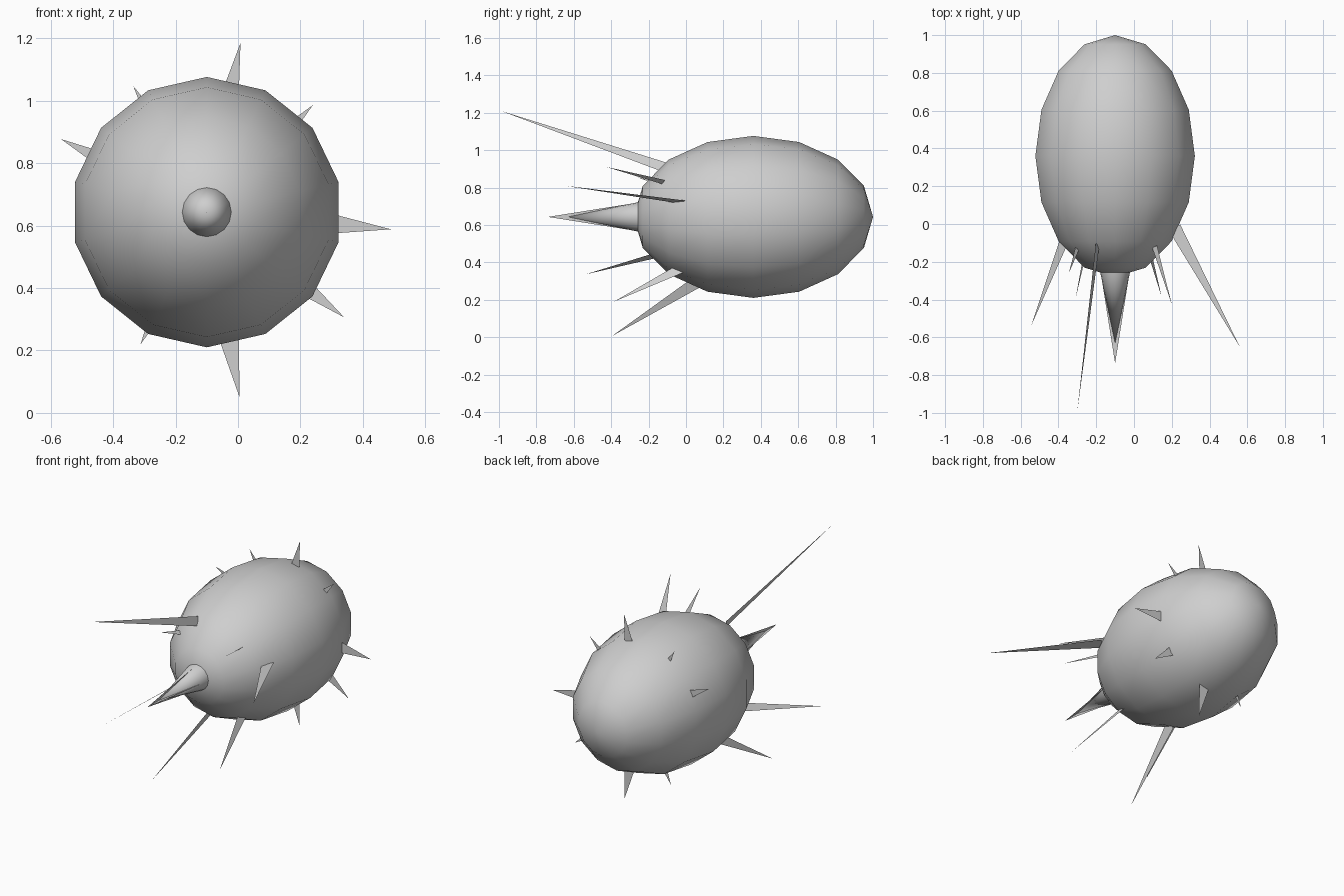
import bpy
import math
from mathutils import Vector, Matrix

cube = bpy.data.objects.get("Cube")
if cube:
    bpy.data.objects.remove(cube, do_unlink=True)

grey = bpy.data.materials.new("light_grey")
grey.use_nodes = True
colour = (0.62, 0.62, 0.62, 1)
grey.diffuse_color = colour
grey.node_tree.nodes["Principled BSDF"].inputs["Base Color"].default_value = colour

AXIS = Vector((-0.1, 0, 0.643))      # long axis of the body runs along y
RING_Y = 0.59                        # plane of the rear spike ring


def finish(obj, name):
    obj.name = obj.data.name = name
    obj.data.materials.append(grey)
    return obj


def triangle(name, a, b, tip):
    mesh = bpy.data.meshes.new(name)
    mesh.from_pydata([a, b, tip], [], [(0, 1, 2)])
    obj = bpy.data.objects.new(name, mesh)
    bpy.context.collection.objects.link(obj)
    return finish(obj, name)


# Egg shaped body with its poles at front and back
bpy.ops.mesh.primitive_uv_sphere_add(segments=14, ring_count=8, radius=1)
body = finish(bpy.context.object, "body")
body.data.transform(Matrix.Translation(AXIS + Vector((0, 0.36, 0)))
                    @ Matrix.Diagonal((0.433, 0.64, 0.433, 1))
                    @ Matrix.Rotation(math.pi / 2, 4, 'X'))
bpy.ops.object.shade_smooth()

# Nose cone pointing forward
bpy.ops.mesh.primitive_cone_add(vertices=16, radius1=0.08, radius2=0, depth=0.38)
nose = finish(bpy.context.object, "nose_cone")
nose.data.transform(Matrix.Translation(AXIS + Vector((0, -0.44, 0)))
                    @ Matrix.Rotation(math.pi / 2, 4, 'X'))
bpy.ops.object.shade_smooth_by_angle(angle=math.radians(40))

# Crossed flat blades around the nose cone
for name, side in (("nose_blade_upright", Vector((0, 0, 0.076))),
                   ("nose_blade_level", Vector((0.076, 0, 0)))):
    root = AXIS + Vector((0, -0.26, 0))
    triangle(name, root + side, root - side, AXIS + Vector((0, -0.738, 0)))

# Forward swept spikes, each flat in a plane through the axis:
# tip x, y, z, then base y, base radius, half width
front_spikes = [
    (-0.30, -0.99, 1.21, -0.11, 0.28, 0.028),
    (0.56, -0.65, 0.81, -0.02, 0.325, 0.035),
    (-0.545, -0.54, 0.335, -0.05, 0.31, 0.03),
    (0.20, -0.425, 0.91, -0.12, 0.28, 0.018),
    (0.146, -0.385, 0.19, -0.03, 0.315, 0.028),
    (-0.31, -0.397, 0.005, 0.07, 0.36, 0.034),
    (-0.345, -0.26, 0.855, -0.13, 0.265, 0.014),
]
for i, (x, y, z, base_y, base_r, half) in enumerate(front_spikes, 1):
    tip = Vector((x, y, z))
    out = Vector((x, 0, z)) - AXIS
    out.normalize()
    root = AXIS + out * base_r + Vector((0, base_y, 0))
    along = (tip - root).normalized()
    across = along.cross(out.cross(Vector((0, 1, 0)))).normalized() * half
    triangle(f"front_spike_{i}", root + across, root - across, tip)

# Ring of radial spikes, flat across the axis: tip x, z
ring_tips = [(0.49, 0.588), (0.34, 0.306), (0.005, 0.05), (-0.312, 0.22),
             (-0.567, 0.877), (-0.335, 1.046), (0.008, 1.185), (0.24, 0.986)]
for i, (x, z) in enumerate(ring_tips, 1):
    offset = Vector((x, 0, z)) - AXIS
    out = offset.normalized()
    root = AXIS + out * 0.385 + Vector((0, RING_Y, 0))
    across = out.cross(Vector((0, 1, 0))) * (0.165 * (offset.length - 0.385))
    triangle(f"ring_spike_{i}", root + across, root - across,
             Vector((x, RING_Y, z)))
